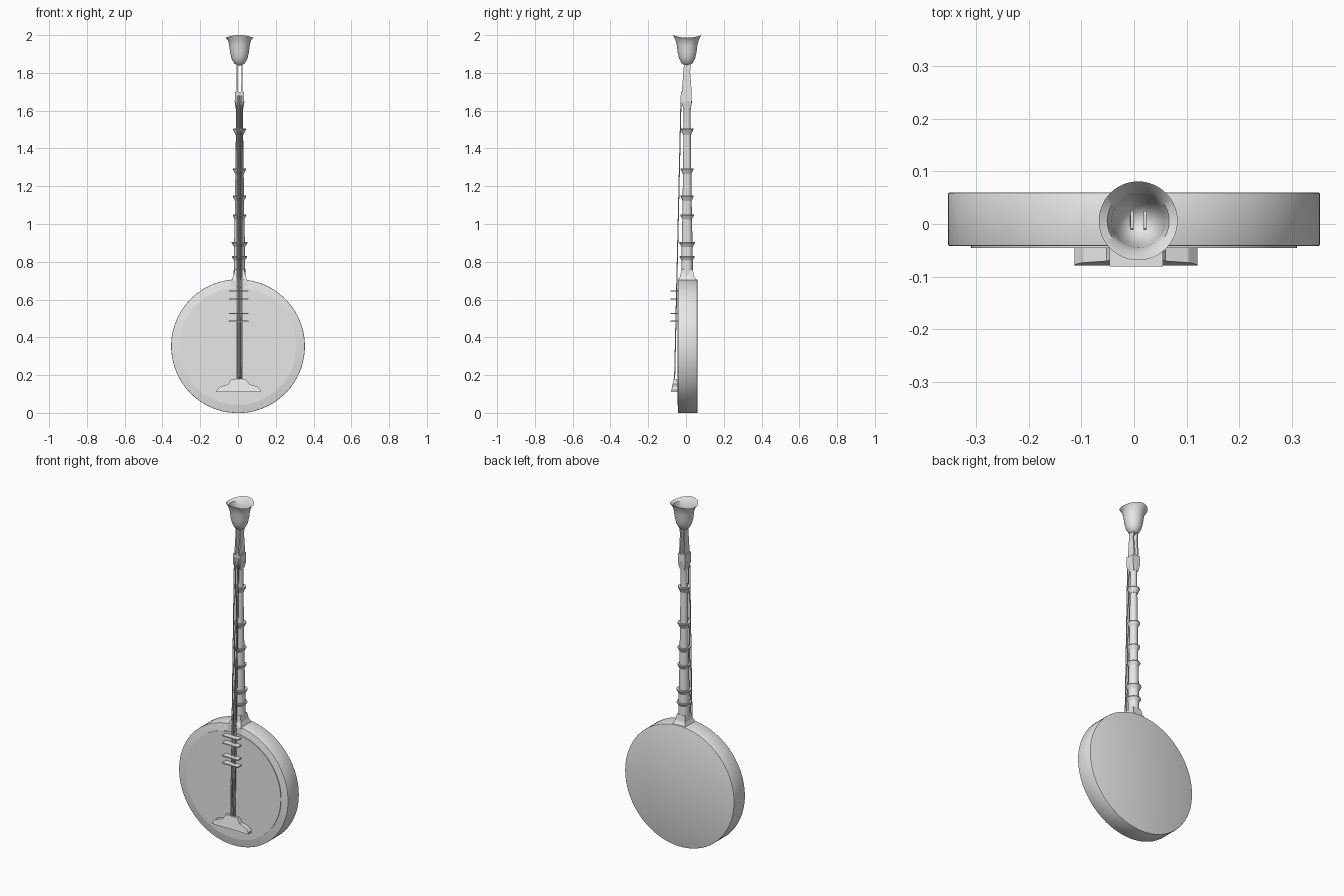
import bpy, bmesh, math
from mathutils import Matrix, Vector

if "Cube" in bpy.data.objects:
    bpy.data.objects.remove(bpy.data.objects["Cube"], do_unlink=True)

grey = bpy.data.materials.new("plain_grey")
grey.use_nodes = True
grey.diffuse_color = (0.8, 0.8, 0.8, 1)
grey.node_tree.nodes["Principled BSDF"].inputs["Base Color"].default_value = (0.8, 0.8, 0.8, 1)

CX, CY = 0.008, 0.006   # axis of the neck
BODY_Z = 0.353          # centre of the drum


def finish(name, bm, smooth=True):
    bmesh.ops.recalc_face_normals(bm, faces=bm.faces)
    mesh = bpy.data.meshes.new(name)
    bm.to_mesh(mesh)
    bm.free()
    mesh.materials.append(grey)
    ob = bpy.data.objects.new(name, mesh)
    bpy.context.collection.objects.link(ob)
    if smooth:
        bpy.ops.object.select_all(action='DESELECT')
        ob.select_set(True)
        bpy.context.view_layer.objects.active = ob
        bpy.ops.object.shade_smooth_by_angle(angle=math.radians(35))
    return ob


def bridge_loops(bm, loops, cap=True):
    for a, b in zip(loops, loops[1:]):
        for i in range(len(a)):
            j = (i + 1) % len(a)
            bm.faces.new((a[i], a[j], b[j], b[i]))
    if cap:
        bm.faces.new(loops[0])
        bm.faces.new(loops[-1])


def lathe(name, profile, sides=32, saddle=0.0):
    """Turn (radius, z) points about the neck axis; saddle waves the high rim."""
    bm = bmesh.new()
    loops = []
    for r, z in profile:
        loop = []
        for i in range(sides):
            a = math.tau * i / sides
            lift = -saddle * math.cos(2 * a) if z > 1.98 else 0
            loop.append(bm.verts.new((CX + r * math.cos(a), CY + r * math.sin(a), z + lift)))
        loops.append(loop)
    bridge_loops(bm, loops)
    return finish(name, bm)


def loft_box(name, sections):
    """Stack rectangles given as (x centre, y centre, half x, half y, z)."""
    bm = bmesh.new()
    corners = ((-1, -1), (1, -1), (1, 1), (-1, 1))
    loops = [[bm.verts.new((x + sx * hx, y + sy * hy, z)) for sx, sy in corners]
             for x, y, hx, hy, z in sections]
    bridge_loops(bm, loops)
    return finish(name, bm, False)


def disc(name, radius, y0, y1, bevel=0.0):
    bm = bmesh.new()
    turn = Matrix.Translation((0, (y0 + y1) / 2, BODY_Z)) @ Matrix.Rotation(math.pi / 2, 4, 'X')
    bmesh.ops.create_cone(bm, cap_ends=True, segments=96, radius1=radius, radius2=radius,
                          depth=y1 - y0, matrix=turn)
    if bevel:
        rims = [e for e in bm.edges if abs(e.verts[0].co.y - e.verts[1].co.y) < 1e-5]
        bmesh.ops.bevel(bm, geom=rims, offset=bevel, segments=2, affect='EDGES', profile=0.5)
    return finish(name, bm)


# Drum and its skin
disc("drum_body", 0.354, -0.042, 0.06, 0.003)
disc("drum_skin", 0.31, -0.046, -0.03)

# Neck with its foot on the drum
loft_box("neck_foot", [(CX, 0.007, 0.045, 0.05, 0.67), (CX, 0.007, 0.043, 0.05, 0.70),
                       (CX, CY, 0.032, 0.036, 0.725), (CX, CY, 0.025, 0.03, 0.76)])
lathe("neck", [(0.031, 0.71), (0.029, 0.88), (0.025, 1.05), (0.022, 1.28),
               (0.019, 1.5), (0.018, 1.6), (0.026, 1.65)])

# Flared collars along the neck
for i, (z, r) in enumerate([(0.825, 0.04), (0.9, 0.042), (1.045, 0.036),
                            (1.145, 0.035), (1.29, 0.035), (1.5, 0.034)]):
    lathe(f"neck_collar_{i + 1}", [(r * 0.62, z - 0.028), (r * 0.76, z - 0.016),
                                   (r, z), (r * 0.97, z + 0.005), (r * 0.6, z + 0.003)], 24)

# Head block and the two flat posts that carry the bell
loft_box("head_block", [(CX, CY, 0.016, 0.019, 1.61), (CX, 0.002, 0.023, 0.028, 1.645),
                        (CX, 0.002, 0.023, 0.028, 1.70)])
for side, x in (("right", -0.004), ("left", 0.021)):
    loft_box(f"{side}_post", [(x, 0.004, 0.004, 0.027, 1.69), (x, 0.004, 0.0035, 0.018, 1.8),
                              (x, 0.008, 0.003, 0.017, 1.868)])

# Hollow bell: outer wall up, inner wall down
outer = [(0.012, 1.84), (0.028, 1.85), (0.042, 1.875), (0.05, 1.91),
         (0.054, 1.945), (0.062, 1.975), (0.075, 1.993)]
inner = [(r - 0.003, z + 0.003) for r, z in reversed(outer[:-1])]
lathe("bell", outer + inner, 48, 0.007)

# Strings from the bridge to the head block
for i, x in enumerate((-0.005, 0.004, 0.013, 0.022)):
    start, end = Vector((x, -0.061, 0.15)), Vector((x, -0.026, 1.68))
    run = end - start
    bm = bmesh.new()
    bmesh.ops.create_cone(bm, cap_ends=True, segments=8, radius1=0.0028, radius2=0.0028,
                          depth=run.length,
                          matrix=Matrix.Translation((start + end) / 2)
                          @ run.to_track_quat('Z', 'Y').to_matrix().to_4x4())
    finish(f"string_{i + 1}", bm)

# Flat cross bars over the skin
for i, z in enumerate((0.485, 0.527, 0.602, 0.645)):
    loft_box(f"cross_bar_{i + 1}", [(0.004, -0.061, 0.051, 0.02, z - 0.003),
                                    (0.004, -0.061, 0.051, 0.02, z + 0.003)])

# Bridge: stepped outline, thinner towards the top
half = [(0.117, 0.11), (0.117, 0.12), (0.1, 0.138), (0.056, 0.152), (0.038, 0.18)]
outline = half + [(-x, z) for x, z in reversed(half)]
bm = bmesh.new()
loops = []
for y, lean in ((-0.079, 0.2), (-0.04, -0.12)):
    loops.append([bm.verts.new((0.004 + x, y + (z - 0.11) * lean, z)) for x, z in outline])
bridge_loops(bm, loops)
finish("bridge", bm, False)
